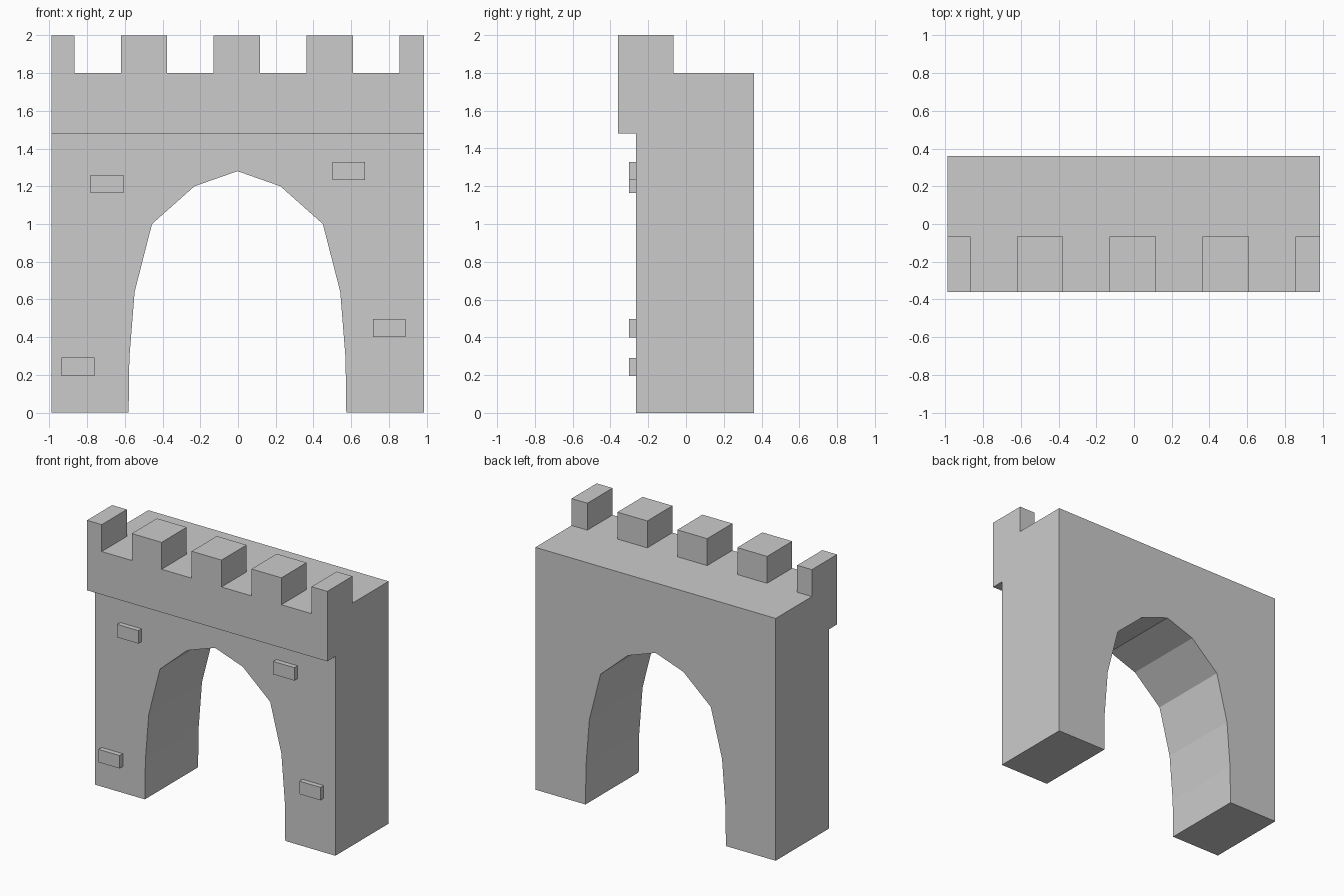
import bpy, bmesh
from mathutils import Vector

if "Cube" in bpy.data.objects:
    bpy.data.objects.remove(bpy.data.objects["Cube"])


def prism(bm, points, offset):
    """Extrude a closed planar outline by an offset vector."""
    face = bm.faces.new([bm.verts.new(p) for p in points])
    out = bmesh.ops.extrude_face_region(bm, geom=[face])
    verts = [g for g in out["geom"] if isinstance(g, bmesh.types.BMVert)]
    bmesh.ops.translate(bm, verts=verts, vec=Vector(offset))


def finish(bm, name):
    bmesh.ops.recalc_face_normals(bm, faces=bm.faces[:])
    mesh = bpy.data.meshes.new(name)
    bm.to_mesh(mesh)
    bm.free()
    obj = bpy.data.objects.new(name, mesh)
    bpy.context.collection.objects.link(obj)
    return obj


def box(bm, x0, x1, y0, y1, z0, z1):
    prism(bm, [(x0, y0, z0), (x1, y0, z0), (x1, y0, z1), (x0, y0, z1)],
          (0, y1 - y0, 0))


def cut(target, cutter):
    cutter.hide_render = True
    cutter.hide_set(True)
    mod = target.modifiers.new(cutter.name, "BOOLEAN")
    mod.operation = "DIFFERENCE"
    mod.solver = "EXACT"
    mod.object = cutter


# Gate wall: side profile with overhanging parapet, swept along x
left, right = -0.989, 0.986
side = [(-0.265, 0), (0.36, 0), (0.36, 1.8), (-0.065, 1.8), (-0.065, 2.0),
        (-0.36, 2.0), (-0.36, 1.48), (-0.265, 1.48)]
bm = bmesh.new()
prism(bm, [(left, y, z) for y, z in side], (right - left, 0, 0))
wall = finish(bm, "gate_wall")

# Faceted pointed archway opening, mirrored half profile
half = [(0.577, -0.2), (0.577, 0.0), (0.573, 0.29), (0.545, 0.64),
        (0.453, 1.0), (0.228, 1.2)]
cx = -0.003
arch = ([(cx + x, z) for x, z in half] + [(cx, 1.28)]
        + [(cx - x, z) for x, z in reversed(half)])
bm = bmesh.new()
prism(bm, [(x, -0.6, z) for x, z in arch], (0, 1.2, 0))
cut(wall, finish(bm, "archway_cutter"))

# Gaps between the battlements
bm = bmesh.new()
for i in range(4):
    x = -0.868 + i * 0.4923
    box(bm, x, x + 0.247, -0.6, 0.1, 1.8, 2.2)
cut(wall, finish(bm, "battlement_gap_cutter"))

# Raised bricks on the front face
for i, (x, z) in enumerate([(-0.695, 1.212), (0.587, 1.28),
                            (0.802, 0.448), (-0.848, 0.243)]):
    bm = bmesh.new()
    box(bm, x - 0.087, x + 0.087, -0.302, -0.264, z - 0.048, z + 0.048)
    finish(bm, f"raised_brick_{i + 1}")
